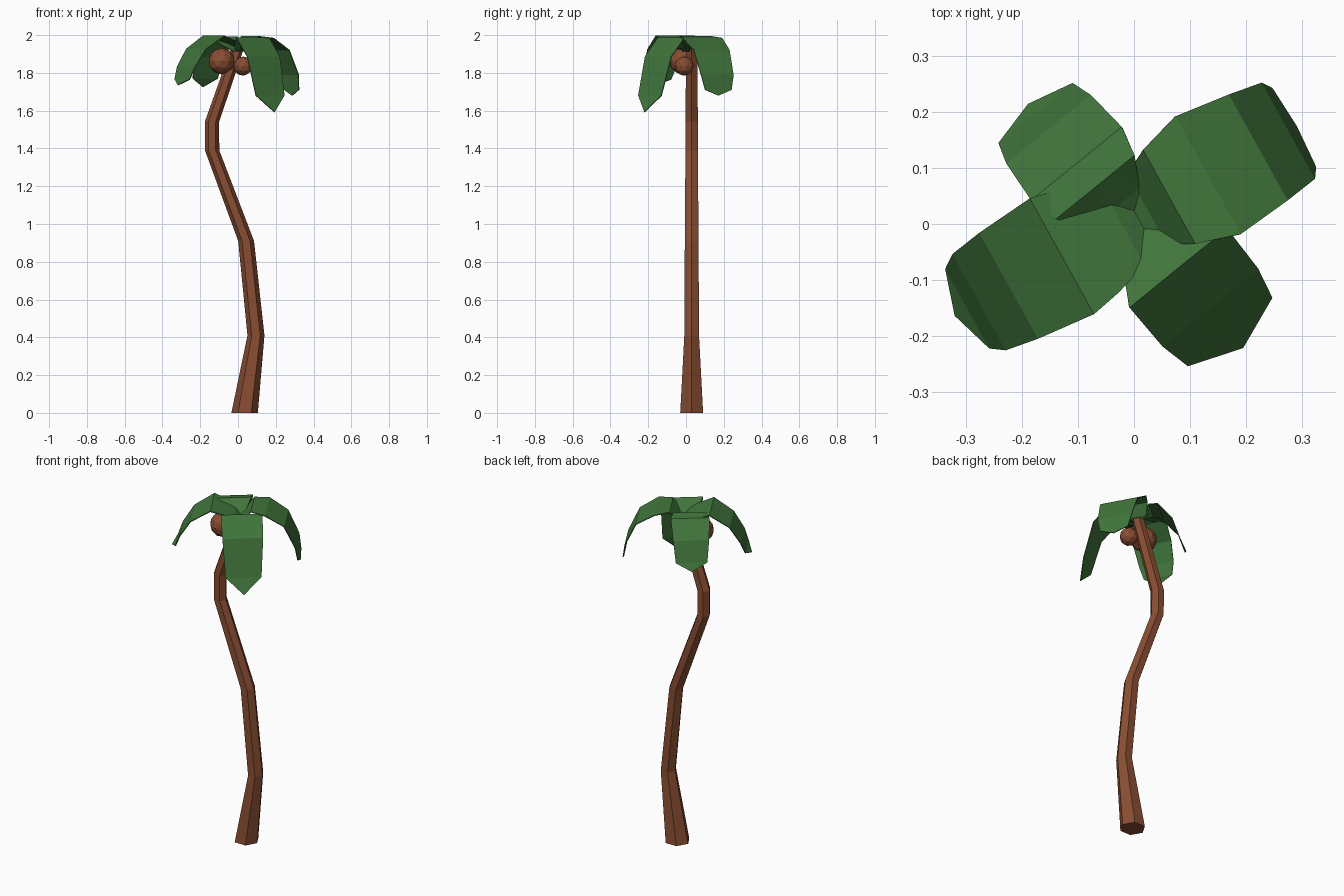
import bpy, bmesh, math
from mathutils import Vector

if "Cube" in bpy.data.objects:
    bpy.data.objects.remove(bpy.data.objects["Cube"])


def material(name, rgb):
    m = bpy.data.materials.new(name)
    m.diffuse_color = (*rgb, 1)
    m.use_nodes = True
    m.node_tree.nodes["Principled BSDF"].inputs["Base Color"].default_value = m.diffuse_color
    return m


bark = material("bark_brown", (0.25, 0.075, 0.032))
leaf = material("leaf_green", (0.052, 0.18, 0.044))


def finish(bm, name, mat):
    bmesh.ops.recalc_face_normals(bm, faces=bm.faces)
    me = bpy.data.meshes.new(name)
    bm.to_mesh(me)
    bm.free()
    me.materials.append(mat)
    ob = bpy.data.objects.new(name, me)
    bpy.context.collection.objects.link(ob)
    return ob


def bridge(bm, a, b, closed):
    n = len(a)
    for i in range(n if closed else n - 1):
        j = (i + 1) % n
        bm.faces.new((a[i], a[j], b[j], b[i]))


# Trunk: hexagonal rings along an S-shaped path (x, z, radius)
path = [(0.035, 0, 0.07), (0.095, 0.41, 0.045), (0.043, 0.91, 0.042),
        (-0.137, 1.39, 0.038), (-0.138, 1.54, 0.038), (-0.003, 1.93, 0.034)]
bm = bmesh.new()
rings = []
for x, z, r in path:
    rings.append([bm.verts.new((x + r * math.cos(k * math.pi / 3),
                                0.03 + r * math.sin(k * math.pi / 3), z)) for k in range(6)])
for a, b in zip(rings, rings[1:]):
    bridge(bm, a, b, True)
bm.faces.new(rings[0])
bm.faces.new(rings[-1])
finish(bm, "trunk", bark)

# Coconuts
for name, loc, r in (("large_coconut", (-0.087, -0.018, 1.862), 0.07),
                     ("small_coconut", (0.027, -0.01, 1.836), 0.051)):
    bm = bmesh.new()
    bmesh.ops.create_icosphere(bm, subdivisions=2, radius=r)
    bmesh.ops.translate(bm, verts=bm.verts, vec=loc)
    finish(bm, name, bark)


# Fronds: drooping strips, sections are (distance out, height, half width)
def frond(name, angle, sections, shift=0.012):
    a = math.radians(angle)
    u = Vector((math.cos(a), math.sin(a), 0))
    v = Vector((math.sin(a), -math.cos(a), 0))
    if name in ("frond_right_back", "frond_right_front"):
        v = -v
    bm = bmesh.new()
    rows = []
    for d, z, w in sections:
        c = u * d + v * shift + Vector((0, 0, z))
        rows.append([bm.verts.new(c + v * s * w) for s in (-1, 0, 1)])
    for p, q in zip(rows, rows[1:]):
        bridge(bm, p, q, False)
    bmesh.ops.remove_doubles(bm, verts=bm.verts, dist=1e-4)
    ob = finish(bm, name, leaf)
    mod = ob.modifiers.new("thickness", "SOLIDIFY")
    mod.thickness = 0.005
    mod.offset = 0


frond("frond_right_back", 29,
      [(-0.01, 1.915, 0.02), (0.035, 1.94, 0.072), (0.079, 1.993, 0.096), (0.157, 1.983, 0.12),
       (0.258, 1.92, 0.108), (0.319, 1.79, 0.098), (0.331, 1.71, 0.08), (0.336, 1.68, 0)])
frond("frond_right_front", -51,
      [(0.0, 1.915, 0.02), (0.045, 1.945, 0.075), (0.11, 1.985, 0.112),
       (0.199, 1.885, 0.11), (0.255, 1.68, 0.097), (0.292, 1.592, 0)])
frond("frond_left_front", 209,
      [(-0.02, 1.92, 0.03), (0.02, 1.952, 0.085), (0.085, 1.975, 0.106), (0.14, 1.995, 0.118),
       (0.247, 1.925, 0.108), (0.307, 1.83, 0.098), (0.331, 1.765, 0.081), (0.357, 1.735, 0)])
# v points the same way as in the left front frond
frond("frond_left_back", 129,
      [(0.0, 1.915, 0.02), (0.045, 1.945, 0.06), (0.095, 1.99, 0.09), (0.147, 1.98, 0.104),
       (0.225, 1.885, 0.097), (0.262, 1.77, 0.085), (0.283, 1.725, 0)], -0.012)
